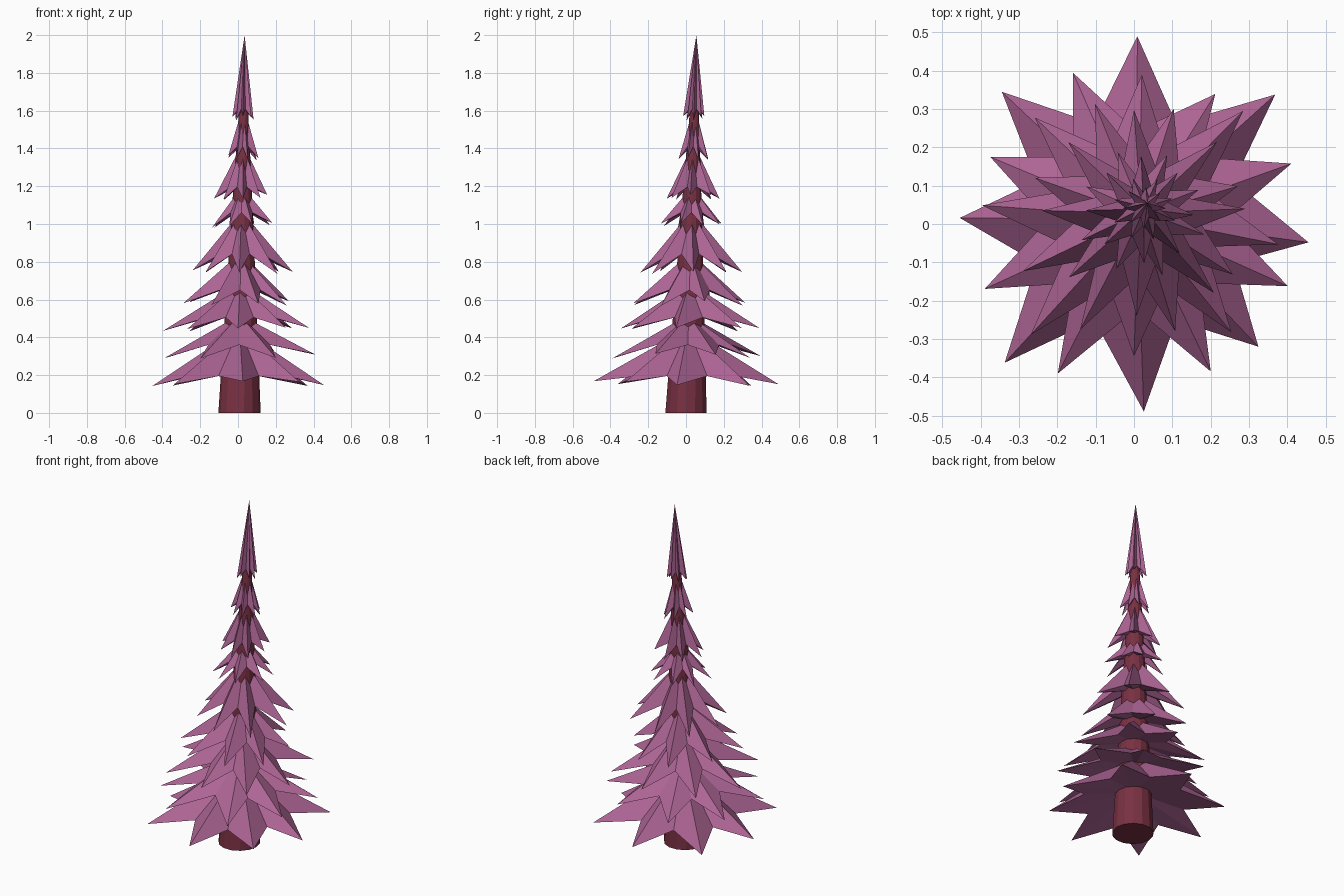
import bpy, bmesh, math, random
from mathutils import Vector

if "Cube" in bpy.data.objects:
    bpy.data.objects.remove(bpy.data.objects["Cube"])

random.seed(4)


def material(name, rgb):
    m = bpy.data.materials.new(name)
    m.diffuse_color = (*rgb, 1)
    m.use_nodes = True
    m.node_tree.nodes["Principled BSDF"].inputs["Base Color"].default_value = m.diffuse_color
    return m


NEEDLES = material("needles", (0.42, 0.13, 0.30))
BARK = material("bark", (0.19, 0.03, 0.055))


def lean(z):
    # trunk axis drifts slightly towards +x and +y with height
    t = z / 2
    return Vector((0.035 * t, 0.055 * t, z))


def finish(name, bm, mat):
    bmesh.ops.recalc_face_normals(bm, faces=bm.faces)
    me = bpy.data.meshes.new(name)
    bm.to_mesh(me)
    bm.free()
    me.materials.append(mat)
    ob = bpy.data.objects.new(name, me)
    bpy.context.collection.objects.link(ob)


# Tapering leaning trunk
bm = bmesh.new()
rings = []
for z, r in ((0, 0.112), (0.8, 0.07), (1.2, 0.048), (1.6, 0.024), (1.85, 0.006)):
    c = lean(z) + Vector((0.008 * (1 - z / 2), 0, 0))
    rings.append([bm.verts.new(c + Vector((r * math.cos(a), r * math.sin(a), 0)))
                  for a in (math.tau * i / 14 for i in range(14))])
for lo, hi in zip(rings, rings[1:]):
    for i in range(14):
        j = (i + 1) % 14
        bm.faces.new((lo[i], lo[j], hi[j], hi[i]))
bm.faces.new(rings[0])
bm.faces.new(rings[-1])
finish("trunk", bm, BARK)


def tier(name, tip_z, valley_z, top_z, radius, turn, ratio, tips=None):
    # eight-pointed drooping star cone with a hollowed underside
    bm = bmesh.new()
    c = lean(valley_z)
    top = bm.verts.new(lean(top_z))
    under = bm.verts.new(lean(valley_z + 0.12 * radius))
    rim = []
    for i in range(8):
        if tips:
            a, r = math.radians(tips[i][0]), tips[i][1]
            x, y = r * math.cos(a), r * math.sin(a)
        else:
            a = math.radians(turn + 45 * i + random.uniform(-4, 4))
            r = radius * random.uniform(0.92, 1.06)
            x, y = c.x + r * math.cos(a), c.y + r * math.sin(a)
        rim.append(bm.verts.new((x, y, tip_z + random.uniform(-0.015, 0.015))))
        b = math.radians(turn + 45 * i + 22.5)
        v = radius * ratio
        rim.append(bm.verts.new((c.x + v * math.cos(b), c.y + v * math.sin(b), valley_z)))
    for i in range(16):
        j = (i + 1) % 16
        bm.faces.new((rim[i], rim[j], top))
        bm.faces.new((rim[j], rim[i], under))
    finish(name, bm, NEEDLES)


# Tip angle and radius of the four widest tiers
TIPS = [
    [(-6, .458), (42.5, .50), (89, .49), (135, .488),
     (178, .455), (227, .495), (273, .49), (315.4, .456)],
    [(21, .44), (58, .40), (112, .426), (155, .414),
     (203.5, .425), (243, .438), (297.5, .434), (338, .433)],
    [(-8, .38), (46, .41), (87, .39), (133, .38),
     (173, .40), (227, .395), (270, .345), (312, .38)],
    [(20, .288), (71, .318), (108, .33), (155, .285),
     (203, .315), (243, .31), (291, .30), (333, .29)]]

# tip z, valley z, top z, tip radius, valley ratio
TIERS = [(.155, .195, .45, .48, .58), (.30, .36, .52, .43, .54),
         (.44, .505, .69, .385, .5), (.58, .65, .85, .305, .5),
         (.745, .84, 1.07, .265, .46), (.99, 1.06, 1.20, .17, .48),
         (1.14, 1.195, 1.43, .14, .48), (1.35, 1.41, 1.63, .085, .5),
         (1.56, 1.61, 2.0, .057, .5)]
for n, (tz, vz, top, r, ratio) in enumerate(TIERS):
    tier(f"branch_tier_{n + 1}", tz, vz, top, r, 22.5 * (n % 2), ratio,
         TIPS[n] if n < 4 else None)
